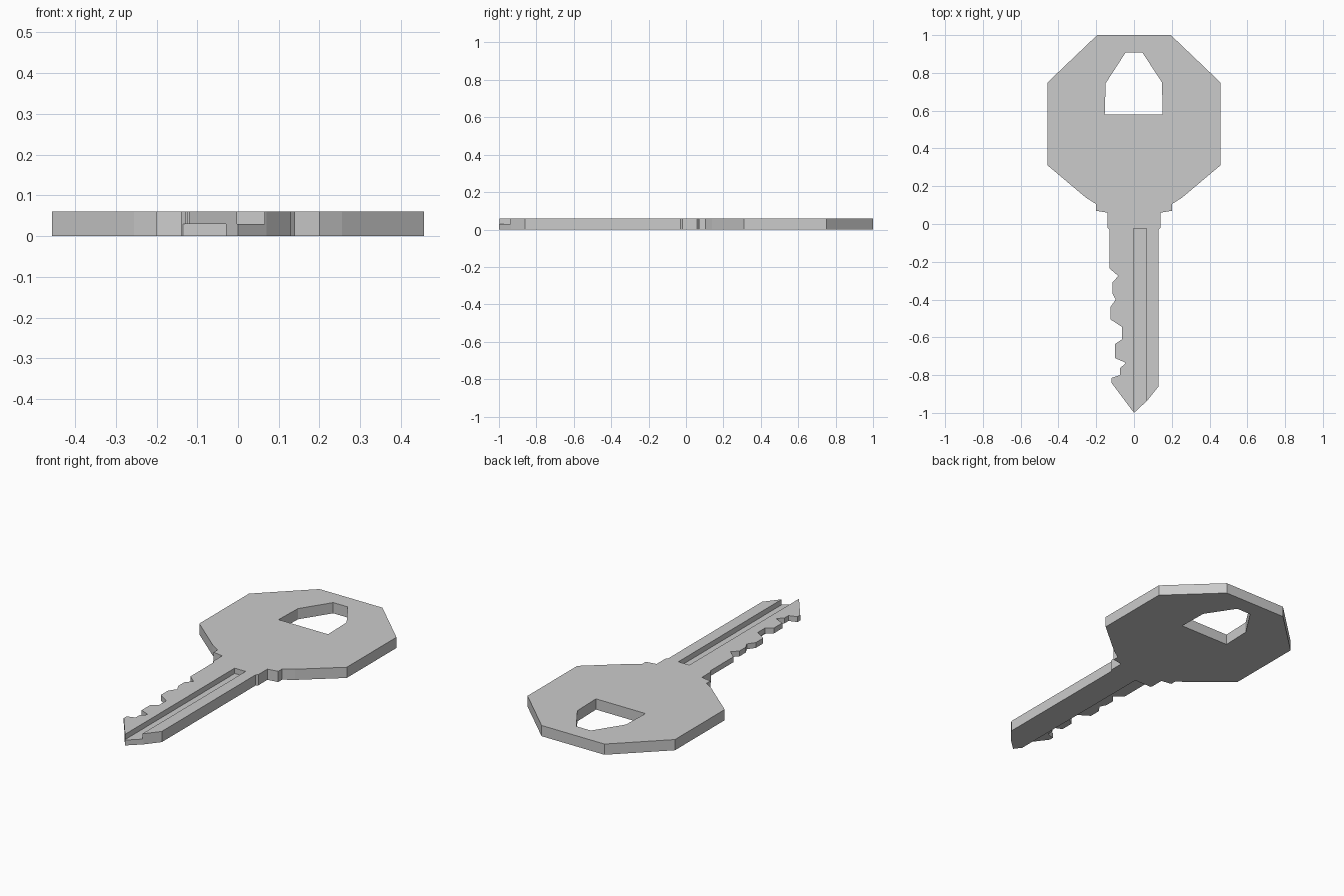
import bpy, bmesh

if "Cube" in bpy.data.objects:
    bpy.data.objects.remove(bpy.data.objects["Cube"])

T = 0.06  # key thickness


def prism(name, points, z0, z1):
    """Extrude a flat outline between two heights."""
    bm = bmesh.new()
    face = bm.faces.new([bm.verts.new((x, y, z0)) for x, y in points])
    ext = bmesh.ops.extrude_face_region(bm, geom=[face])
    for v in ext["geom"]:
        if isinstance(v, bmesh.types.BMVert):
            v.co.z = z1
    bmesh.ops.recalc_face_normals(bm, faces=bm.faces)
    mesh = bpy.data.meshes.new(name)
    bm.to_mesh(mesh)
    bm.free()
    ob = bpy.data.objects.new(name, mesh)
    bpy.context.collection.objects.link(ob)
    return ob


def box(x0, x1, y0, y1):
    return [(x0, y0), (x1, y0), (x1, y1), (x0, y1)]


def cut(target, name, points, z0, z1):
    """Subtract a prism from the target and remove the cutter."""
    cutter = prism(name, points, z0, z1)
    cutter.hide_render = True
    mod = target.modifiers.new(name, 'BOOLEAN')
    mod.operation = 'DIFFERENCE'
    mod.solver = 'EXACT'
    mod.object = cutter
    bpy.context.view_layer.objects.active = target
    bpy.ops.object.modifier_apply(modifier=mod.name)
    bpy.data.objects.remove(cutter)


# Head and shoulders: right half, mirrored to the left
head_half = [(0.14, -0.02), (0.14, 0.06), (0.2, 0.07), (0.2, 0.105),
             (0.255, 0.14), (0.457, 0.31), (0.457, 0.75), (0.195, 1.0)]
head = head_half + [(-x, y) for x, y in reversed(head_half)]

# Toothed left edge, from shoulder to tip
teeth = [(-0.13, -0.03), (-0.13, -0.235), (-0.083, -0.275), (-0.115, -0.31),
         (-0.115, -0.365), (-0.097, -0.4), (-0.125, -0.44), (-0.125, -0.505),
         (-0.063, -0.545), (-0.063, -0.61), (-0.1, -0.635), (-0.1, -0.71),
         (-0.043, -0.735), (-0.075, -0.765), (-0.075, -0.8),
         (-0.12, -0.815), (-0.12, -0.84)]

# Tip and straight right edge
tip = [(0, -1.0), (0.07, -0.935), (0.13, -0.86), (0.13, -0.03)]

key = prism("key_body", head + teeth + tip, 0, T)

# Keyring hole
cut(key, "ring_hole", [(-0.155, 0.58), (0.152, 0.58), (0.148, 0.75),
                       (0.045, 0.907), (-0.045, 0.907), (-0.15, 0.745)], -0.1, 0.2)
# Groove along the top of the blade
cut(key, "top_groove", box(-0.003, 0.065, -1.1, -0.025), T / 2, 0.2)
# Step under the toothed side of the blade
cut(key, "under_step", box(-0.3, -0.03, -1.1, -0.025), -0.1, T / 2)
